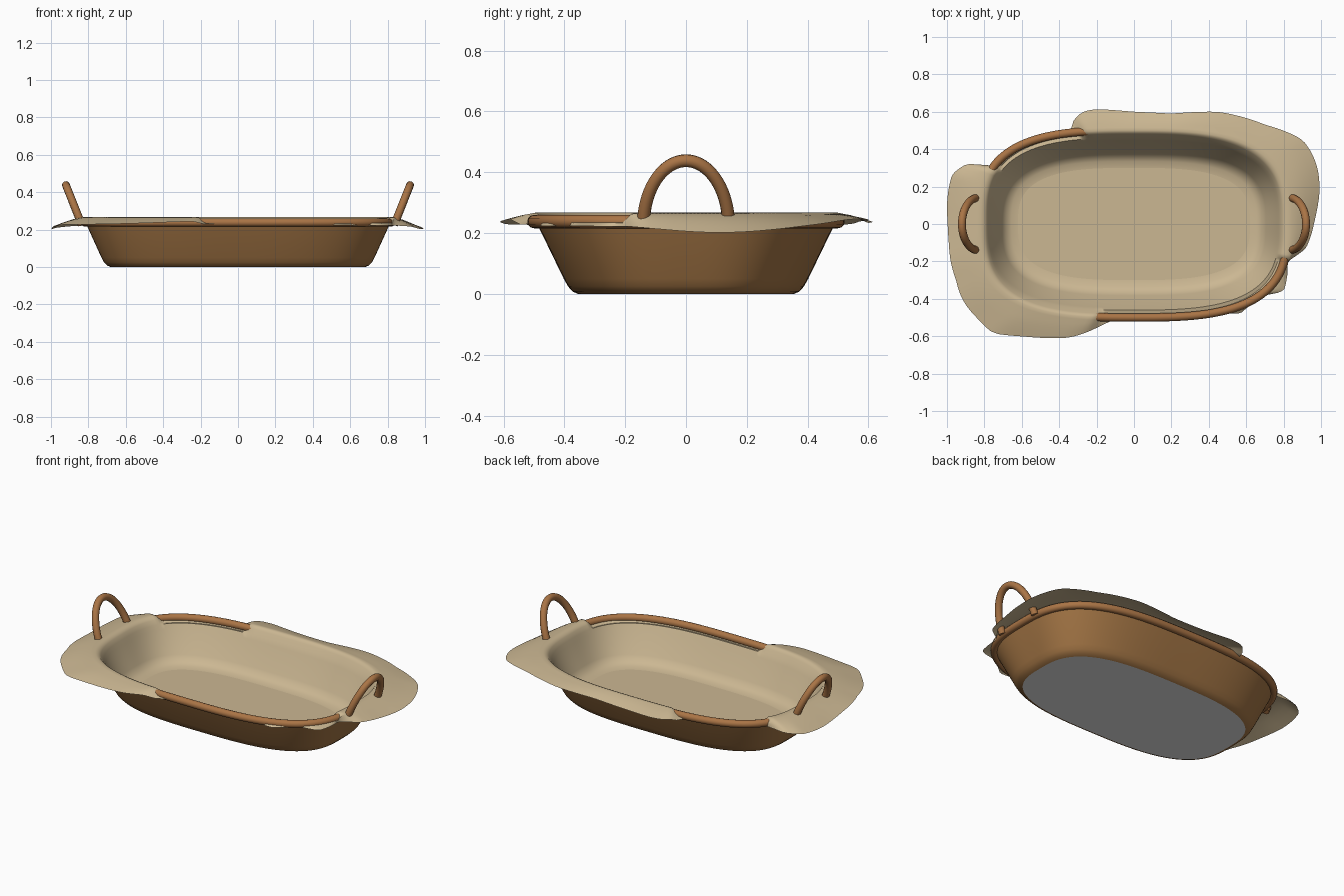
import bpy, bmesh, math

if "Cube" in bpy.data.objects:
    bpy.data.objects.remove(bpy.data.objects["Cube"])

N = 256          # steps around the oval
A, B, E = 0.82, 0.50, 3.0   # rim half sizes and superellipse exponent


def material(name, rgb):
    m = bpy.data.materials.new(name)
    m.diffuse_color = (*rgb, 1)
    m.use_nodes = True
    m.node_tree.nodes["Principled BSDF"].inputs["Base Color"].default_value = m.diffuse_color
    return m


WOOD = material("rim wood", (0.40, 0.175, 0.06))
WICKER = material("basket brown", (0.36, 0.175, 0.058))
CLOTH = material("cloth tan", (0.60, 0.475, 0.29))
GREY = material("base grey", (0.8, 0.8, 0.8))


def oval(u, a, b):
    c, s = math.cos(u), math.sin(u)
    r = (abs(c) ** E + abs(s) ** E) ** (-1 / E)
    return a * c * r, b * s * r


def ring(a, b, z):
    return [(*oval(2 * math.pi * i / N, a, b), z) for i in range(N)]


def skin(name, rings, mat, cap=False):
    """Bridge rings of N points; optionally fill the first ring."""
    bm = bmesh.new()
    rows = [[bm.verts.new(p) for p in r] for r in rings]
    for r0, r1 in zip(rows, rows[1:]):
        for i in range(N):
            j = (i + 1) % N
            bm.faces.new((r0[i], r0[j], r1[j], r1[i]))
    if cap:
        bm.faces.new(rows[0])
    me = bpy.data.meshes.new(name)
    bm.to_mesh(me)
    bm.free()
    me.materials.append(mat)
    ob = bpy.data.objects.new(name, me)
    bpy.context.collection.objects.link(ob)
    finish(ob)
    return ob


def finish(ob):
    bpy.ops.object.select_all(action='DESELECT')
    ob.select_set(True)
    bpy.context.view_layer.objects.active = ob
    if ob.type == 'CURVE':
        bpy.ops.object.convert(target='MESH')
    bpy.ops.object.shade_smooth_by_angle(angle=math.radians(50))


def tube(name, pts, radius, mat, closed=False):
    cu = bpy.data.curves.new(name, 'CURVE')
    cu.dimensions = '3D'
    cu.bevel_depth = radius
    cu.bevel_resolution = 4
    cu.use_fill_caps = True
    sp = cu.splines.new('POLY')
    sp.points.add(len(pts) - 1)
    for p, co in zip(sp.points, pts):
        p.co = (*co, 1)
    sp.use_cyclic_u = closed
    cu.materials.append(mat)
    ob = bpy.data.objects.new(name, cu)
    bpy.context.collection.objects.link(ob)
    finish(ob)


# basket wall
skin("basket_wall", [ring(*p) for p in (
    (.68, .355, 0), (.70, .373, .008), (.717, .388, .025), (.73, .402, .05),
    (.805, .482, .215), (.812, .49, .235))], WICKER)

# grey underside, facing down
base = skin("basket_base", [ring(.68, .355, 0)], GREY, cap=True)
base.data.flip_normals()

# rim hoop
tube("rim_hoop", ring(A, B, .238), .022, WOOD, closed=True)

# two arched handles leaning outwards
for side, name in ((-1, "left_handle"), (1, "right_handle")):
    tube(name, [(side * (.835 + .085 * math.sin(t)), .14 * math.cos(t),
                 .225 + .213 * math.sin(t))
                for t in (math.pi * i / 40 for i in range(41))], .021, WOOD)

# cloth hem outline, counter-clockwise in plan
HEM = [(.99, .15), (.98, .30), (.90, .45), (.70, .53), (.45, .60), (.20, .59),
       (0, .60), (-.20, .615), (-.28, .60), (-.34, .53), (-.33, .485),
       (-.55, .43), (-.74, .30), (-.79, .315), (-.88, .33), (-.97, .27), (-1, .10),
       (-.99, -.10), (-.95, -.30), (-.84, -.50), (-.75, -.585), (-.60, -.60),
       (-.36, -.61), (-.28, -.59), (-.13, -.52), (.0, -.485), (.45, -.463),
       (.50, -.475), (.56, -.485), (.60, -.45), (.67, -.39), (.70, -.38),
       (.80, -.36), (.815, -.30), (.82, -.20), (.92, -.13), (.95, -.05)]
hem = sorted((math.degrees(math.atan2(y / B, x / A)) % 360,
              ((abs(x) / A) ** E + (abs(y) / B) ** E) ** (1 / E)) for x, y in HEM)
hem = [(hem[-1][0] - 360, hem[-1][1])] + hem + [(hem[0][0] + 360, hem[0][1])]


def reach(d):
    for (d0, k0), (d1, k1) in zip(hem, hem[1:]):
        if d0 <= d <= d1:
            return k0 + (k1 - k0) * (d - d0) / max(d1 - d0, 1e-6)
    return 1.0


def tucked(d):
    """1 where the cloth passes beneath the rim hoop, else 0."""
    def span(lo, hi):
        return max(0, min(1, (d - lo) / 3 + .5, (hi - d) / 3 + .5))
    return max(span(109, 147), span(257, 339))


raw = [reach(360 * i / N) for i in range(N)]
smooth = [sum(raw[(i + o) % N] for o in (-1, 0, 1)) / 3 for i in range(N)]


def cloth_ring(k, z, flap):
    """Ring over the rim; flap 0..1 runs from the crest out to the hem."""
    pts = []
    for i in range(N):
        u = 2 * math.pi * i / N
        t, end = tucked(360 * i / N), smooth[i]
        kk = min(k, end)
        if flap:
            kk = min(k, end) + (end - min(k, end)) * flap
        drop = .022 + .036 * abs(math.cos(u)) ** 4 + .008 * math.sin(5 * u)
        zz = z - .03 * t - drop * flap ** 1.3 * (1 - .7 * t)
        pts.append((*oval(u, A * kk, B * kk), zz))
    return pts


# cloth liner: floor, walls, crest over the rim and wavy flaps
liner = [ring(*p) for p in (
    (.62, .30, .02), (.655, .335, .025), (.685, .362, .04), (.705, .382, .07),
    (.765, .447, .20), (.775, .46, .225))]
liner += [cloth_ring(.96, .250, 0), cloth_ring(.975, .262, 0),
          cloth_ring(1.0, .267, 0), cloth_ring(1.03, .264, 0)]
liner += [cloth_ring(1.03, .264, f) for f in (.25, .5, .75, 1)]
skin("cloth_liner", liner, CLOTH, cap=True)
